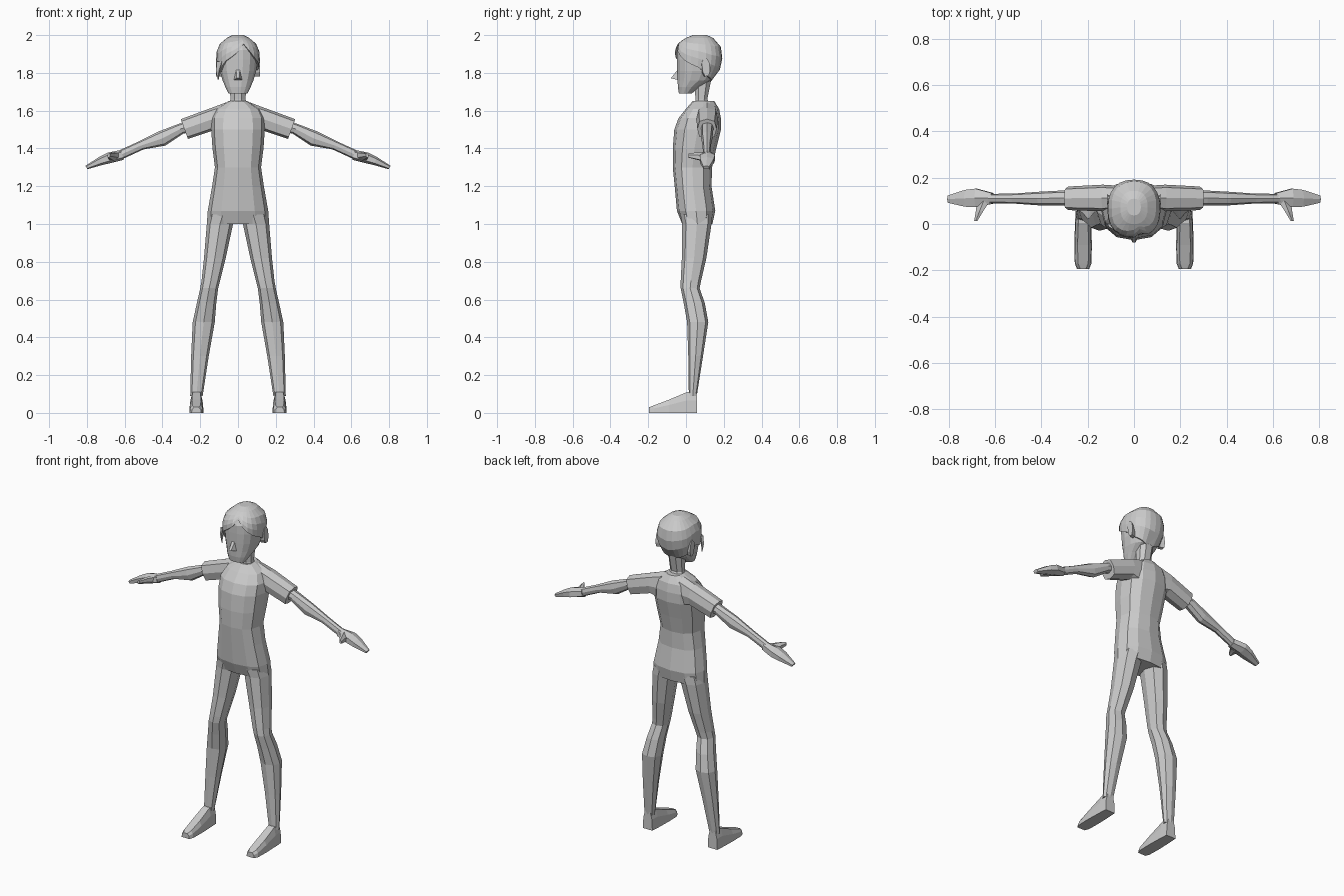
import bpy, bmesh, math
from mathutils import Vector

grey = bpy.data.materials.new("light_grey")
grey.diffuse_color = (0.6, 0.6, 0.6, 1)


def finish(name, bm, mirror=False):
    bmesh.ops.recalc_face_normals(bm, faces=bm.faces)
    me = bpy.data.meshes.new(name)
    bm.to_mesh(me)
    bm.free()
    me.materials.append(grey)
    ob = bpy.data.objects.new(name, me)
    bpy.context.collection.objects.link(ob)
    if mirror:
        ob.modifiers.new("Mirror", 'MIRROR')
    return ob


def ring(c, u, v, n, e=0.85, turn=0.5):
    """Rounded-box cross-section around c with half axes u and v."""
    pts = []
    for i in range(n):
        a = 2 * math.pi * (i + turn) / n
        ca, sa = math.cos(a), math.sin(a)
        pts.append(Vector(c) + Vector(u) * math.copysign(abs(ca) ** e, ca)
                   + Vector(v) * math.copysign(abs(sa) ** e, sa))
    return pts


def loft(name, rings, mirror=False):
    bm = bmesh.new()
    rows = [[bm.verts.new(p) for p in r] for r in rings]
    n = len(rows[0])
    for a, b in zip(rows, rows[1:]):
        for i in range(n):
            j = (i + 1) % n
            bm.faces.new((a[i], a[j], b[j], b[i]))
    bm.faces.new(rows[0])
    bm.faces.new(rows[-1])
    return finish(name, bm, mirror)


def level(z, x0, x1, y0, y1, n, e=0.85, turn=0.5):
    """Horizontal section spanning x0..x1 and y0..y1."""
    return ring(((x0 + x1) / 2, (y0 + y1) / 2, z), ((x1 - x0) / 2, 0, 0),
                (0, (y1 - y0) / 2, 0), n, e, turn)


def limb(xt, zt, xb, zb, y0, y1, n=8, e=0.85):
    """Arm section from top point (xt, zt) to bottom point (xb, zb)."""
    return ring(((xt + xb) / 2, (y0 + y1) / 2, (zt + zb) / 2),
                ((xt - xb) / 2, 0, (zt - zb) / 2), (0, (y1 - y0) / 2, 0), n, e, 0)


# shirt body: z, half width, front y, back y
body = [(1.0, .165, -.02, .14), (1.07, .16, -.048, .155), (1.2, .137, -.06, .135),
        (1.3, .122, -.07, .138), (1.4, .135, -.07, .16), (1.5, .142, -.062, .185),
        (1.56, .14, -.04, .185), (1.61, .115, 0, .175), (1.65, .05, .035, .15)]
loft("shirt_body", [level(z, -w, w, f, b, 12, .85, 0) for z, w, f, b in body])

# sleeves
loft("sleeve", [limb(.06, 1.645, .06, 1.47, .06, .165, 8, .7),
                limb(.14, 1.615, .13, 1.495, .055, .17, 8, .7),
                limb(.303, 1.555, .265, 1.45, .06, .162, 8, .7)], True)

# arms
loft("arm", [limb(.26, 1.55, .23, 1.49, .08, .145),
             limb(.32, 1.528, .29, 1.478, .08, .145),
             limb(.42, 1.49, .385, 1.415, .08, .14),
             limb(.53, 1.435, .50, 1.395, .088, .132),
             limb(.64, 1.385, .62, 1.34, .09, .13)], True)

# hands and thumbs
loft("hand", [limb(.62, 1.392, .605, 1.34, .085, .137, 6),
              limb(.69, 1.378, .675, 1.322, .068, .158, 6),
              limb(.735, 1.355, .72, 1.312, .07, .152, 6),
              limb(.808, 1.308, .797, 1.29, .09, .125, 6)], True)
loft("thumb", [ring((.65, .10, 1.355), (.032, 0, -.01), (0, 0, .025), 6),
               ring((.668, .055, 1.36), (.018, 0, -.006), (0, 0, .019), 6),
               ring((.684, .013, 1.362), (.008, 0, -.003), (0, 0, .011), 6)], True)

# trouser legs: z, inner x, outer x, front y, back y
leg = [(.09, .187, .253, .015, .057), (.3, .155, .248, .012, .09),
       (.48, .123, .24, .006, .118), (.58, .115, .218, -.012, .1),
       (.66, .105, .2, -.028, .072), (.7, .095, .193, -.028, .08),
       (.82, .065, .18, -.022, .108), (1.0, .026, .165, -.02, .135),
       (1.05, .005, .155, -.03, .14)]
loft("trouser_leg", [level(z, i, o, f, b, 8, .85, 0) for z, i, o, f, b in leg], True)

# shoes, lofted from heel to toe: y, height, inner x, outer x
shoe = [(.057, .11, .188, .252), (.005, .11, .185, .255), (-.09, .07, .182, .258),
        (-.17, .04, .184, .256), (-.195, .03, .194, .246)]
loft("shoe", [[(i, y, 0), (o, y, 0), (o - .003, y, h * .6), (o - .014, y, h),
               (i + .014, y, h), (i + .003, y, h * .6)] for y, h, i, o in shoe], True)

# neck
loft("neck", [level(1.60, -.055, .055, .04, .15, 8),
              level(1.66, -.043, .043, .048, .115, 8),
              level(1.78, -.048, .048, .04, .14, 8)])

# head: z, half width, front y, back y
skull = [(1.69, .05, -.038, .03), (1.725, .068, -.044, .075), (1.76, .083, -.046, .135),
         (1.81, .098, -.048, .168), (1.87, .106, -.05, .182), (1.92, .102, -.05, .182),
         (1.96, .083, -.03, .165), (1.99, .045, .015, .13)]
loft("head", [level(z, -w, w, f, b, 16, .85) for z, w, f, b in skull])

# nose wedge
bm = bmesh.new()
base = [bm.verts.new(p) for p in ((-.023, -.042, 1.762), (.023, -.042, 1.762),
                                  (.010, -.042, 1.82), (-.010, -.042, 1.82))]
tip = [bm.verts.new((x, -.08, 1.772)) for x in (.007, -.007)]
for f in ((0, 1, 4, 5), (1, 2, 4), (3, 0, 5), (2, 3, 5, 4), (3, 2, 1, 0)):
    bm.faces.new([(base + tip)[k] for k in f])
finish("nose", bm)

# ears
loft("ear", [ring((.088, .098, 1.825), (0, .018, .004), (0, -.006, .045), 8),
             ring((.117, .106, 1.83), (0, .021, .004), (0, -.006, .05), 8)], True)


def section(z):
    """Skull extents at height z."""
    for a, b in zip(skull, skull[1:]):
        if z <= b[0]:
            t = max(0, (z - a[0]) / (b[0] - a[0]))
            return [p + (q - p) * t for p, q in zip(a[1:], b[1:])]
    return skull[-1][1:]


# hair cap: hairline height by angle, 270 degrees faces forward
line = [(0, 1.83), (30, 1.785), (90, 1.745), (150, 1.785), (180, 1.83), (207, 1.80),
        (220, 1.83), (240, 1.865), (265, 1.895), (284, 1.955), (300, 1.915),
        (320, 1.875), (360, 1.83)]


def hairline(a):
    for (a0, z0), (a1, z1) in zip(line, line[1:]):
        if a <= a1:
            return z0 + (z1 - z0) * (a - a0) / (a1 - a0)


def hair_point(a, z, out):
    w, f, b = section(z)
    ca, sa = math.cos(math.radians(a)), math.sin(math.radians(a))
    return Vector((math.copysign(abs(ca) ** .85, ca) * (w + out),
                   (f + b) / 2 + math.copysign(abs(sa) ** .85, sa) * ((b - f) / 2 + out),
                   z))


angles = [a * 15 for a in range(24)]
rows = []
for t, out in ((0, -.004), (0, .009), (.3, .01), (.55, .01), (.8, .01), (1, .008)):
    rows.append([hair_point(a, hairline(a) + (1.985 - hairline(a)) * t, out)
                 for a in angles])
rows.append([Vector((p.x * .5, .075 + (p.y - .075) * .5, 2.0)) for p in rows[-1]])
loft("hair", rows)

# loose fringe lock hanging at the temple
loft("fringe_lock", [ring((-.095, -.012, 1.86), (.018, -.012, 0), (.006, .008, 0), 4),
                     ring((-.106, -.008, 1.81), (.010, -.008, 0), (.004, .006, 0), 4),
                     ring((-.105, -.004, 1.765), (.003, -.002, 0), (.001, .002, 0), 4)])
